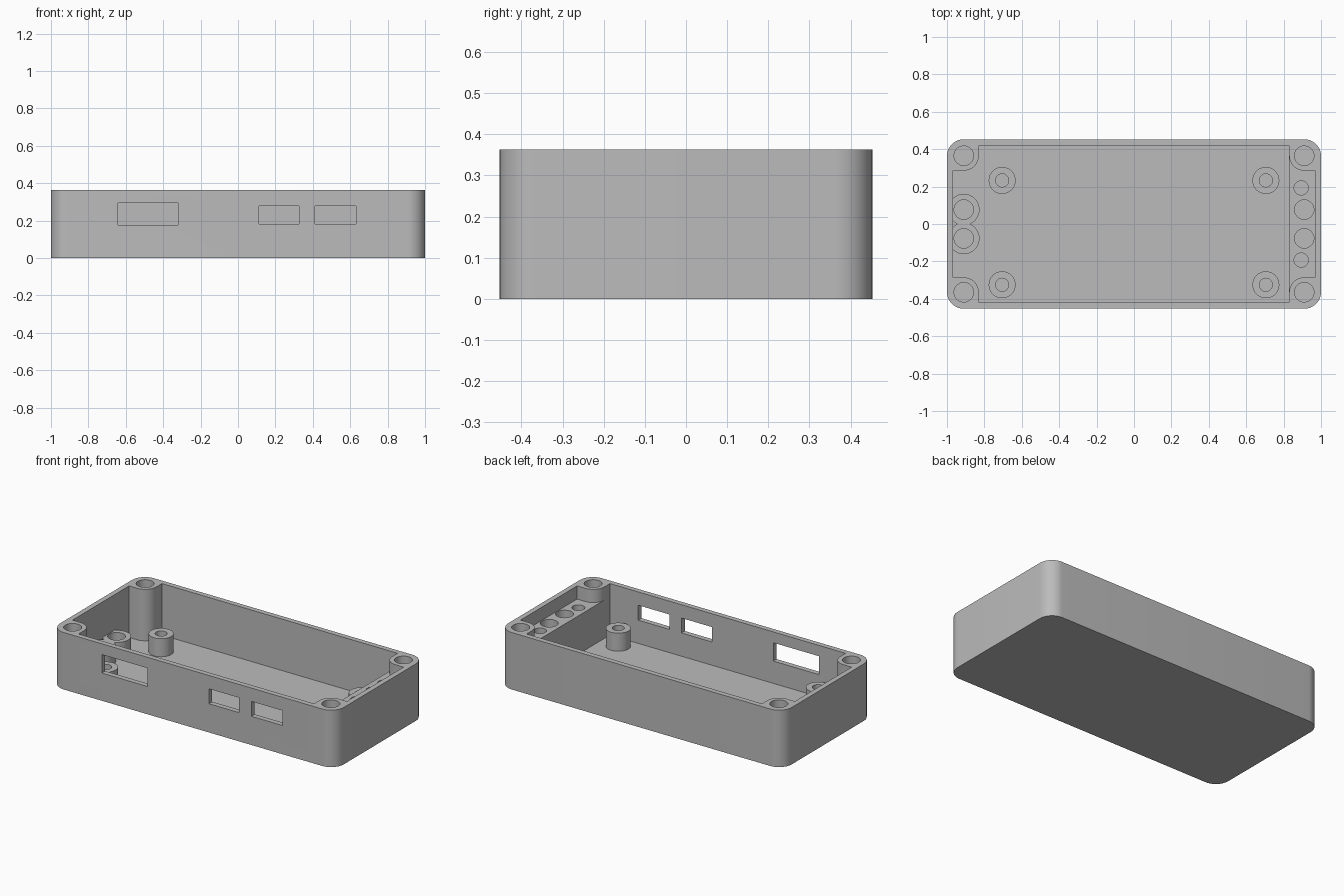
import bpy, bmesh
from math import sin, cos, pi

if "Cube" in bpy.data.objects:
    bpy.data.objects.remove(bpy.data.objects["Cube"])

HX, HY, TOP, FLOOR = 1.0, 0.453, 0.363, 0.035
POST_X, POST_Y = 0.91, 0.365       # corner screw post centres
LEDGE_Z, BOSS_Z, STANDOFF_Z = 0.279, 0.137, 0.15

grey = bpy.data.materials.new("plain grey plastic")
grey.use_nodes = True
colour = (0.5, 0.5, 0.5, 1)
grey.diffuse_color = colour
grey.node_tree.nodes["Principled BSDF"].inputs["Base Color"].default_value = colour


def prism(name, points, z0, z1):
    """Extrude a flat outline from z0 up to z1."""
    bm = bmesh.new()
    face = bm.faces.new([bm.verts.new((x, y, z0)) for x, y in points])
    up = bmesh.ops.extrude_face_region(bm, geom=[face])["geom"]
    bmesh.ops.translate(bm, vec=(0, 0, z1 - z0),
                        verts=[v for v in up if isinstance(v, bmesh.types.BMVert)])
    bmesh.ops.recalc_face_normals(bm, faces=bm.faces)
    mesh = bpy.data.meshes.new(name)
    bm.to_mesh(mesh)
    bm.free()
    mesh.materials.append(grey)
    obj = bpy.data.objects.new(name, mesh)
    bpy.context.collection.objects.link(obj)
    return obj


def arc(cx, cy, r, a0, a1, n):
    return [(cx + r * cos(a0 + (a1 - a0) * i / n), cy + r * sin(a0 + (a1 - a0) * i / n))
            for i in range(n + 1)]


def cylinder(name, x, y, r, z0, z1):
    return prism(name, arc(x, y, r, 0, 2 * pi, 40)[:-1], z0, z1)


def block(name, x0, x1, y0, y1, z0, z1):
    return prism(name, [(x0, y0), (x1, y0), (x1, y1), (x0, y1)], z0, z1)


def four_way(quarter):
    """Mirror a first-quadrant outline into a closed loop."""
    back = quarter[::-1]
    return (quarter + [(-x, y) for x, y in back]
            + [(-x, -y) for x, y in quarter] + [(x, -y) for x, y in back])


def combine(target, tool, operation="DIFFERENCE"):
    mod = target.modifiers.new("cut", "BOOLEAN")
    mod.operation, mod.solver, mod.object = operation, "EXACT", tool
    bpy.context.view_layer.objects.active = target
    bpy.ops.object.modifier_apply(modifier=mod.name)
    bpy.data.objects.remove(tool)


def drill(target, x, y, r, z0, z1):
    combine(target, cylinder("drill", x, y, r, z0, z1 + 0.05))


# Rounded case body
shell = prism("case_shell", four_way(arc(HX - 0.09, HY - 0.09, 0.09, 0, pi / 2, 12)), 0, TOP)

# Cavity outline leaves a rounded screw post in every corner
quarter = [(0.967, POST_Y - 0.08)] + arc(POST_X, POST_Y, 0.08, 1.5 * pi, pi, 10) + [(0.83, 0.42)]
combine(shell, prism("cavity", four_way(quarter), FLOOR, TOP + 0.1))

# Raised ledge along the left end
combine(shell, block("ledge", 0.83, 0.98, -POST_Y, POST_Y, FLOOR - 0.01, LEDGE_Z), "UNION")

# Port openings in the front wall
for x0, x1, z0, z1 in [(-0.642, -0.321, 0.177, 0.294),
                       (0.112, 0.326, 0.183, 0.278), (0.412, 0.631, 0.183, 0.278)]:
    combine(shell, block("port", x0, x1, -0.5, -0.4, z0, z1))

# Screw holes in the corner posts and the ledge
for sy in (-1, 1):
    for sx in (-1, 1):
        drill(shell, sx * POST_X, sy * POST_Y, 0.052, FLOOR, TOP)
    drill(shell, POST_X, sy * 0.077, 0.052, FLOOR, LEDGE_Z)
    drill(shell, 0.894, sy * 0.193, 0.038, FLOOR, LEDGE_Z)

# Pair of joined low bosses at the right end
bosses = cylinder("boss_pair", -POST_X, 0.077, 0.084, FLOOR - 0.01, BOSS_Z)
combine(bosses, cylinder("boss", -POST_X, -0.077, 0.084, FLOOR - 0.01, BOSS_Z), "UNION")
for y in (-0.077, 0.077):
    drill(bosses, -POST_X, y, 0.052, FLOOR, BOSS_Z)
parts = [shell, bosses]

# Board standoffs on the floor
for side, x in (("right", -0.705), ("left", 0.705)):
    for end, y in (("front", -0.325), ("back", 0.233)):
        post = cylinder(f"standoff_{end}_{side}", x, y, 0.072, FLOOR - 0.01, STANDOFF_Z)
        drill(post, x, y, 0.035, FLOOR, STANDOFF_Z)
        parts.append(post)

# Smooth round walls, crisp edges
bpy.ops.object.select_all(action="DESELECT")
for obj in parts:
    obj.select_set(True)
bpy.context.view_layer.objects.active = shell
bpy.ops.object.shade_smooth_by_angle(angle=0.5)
